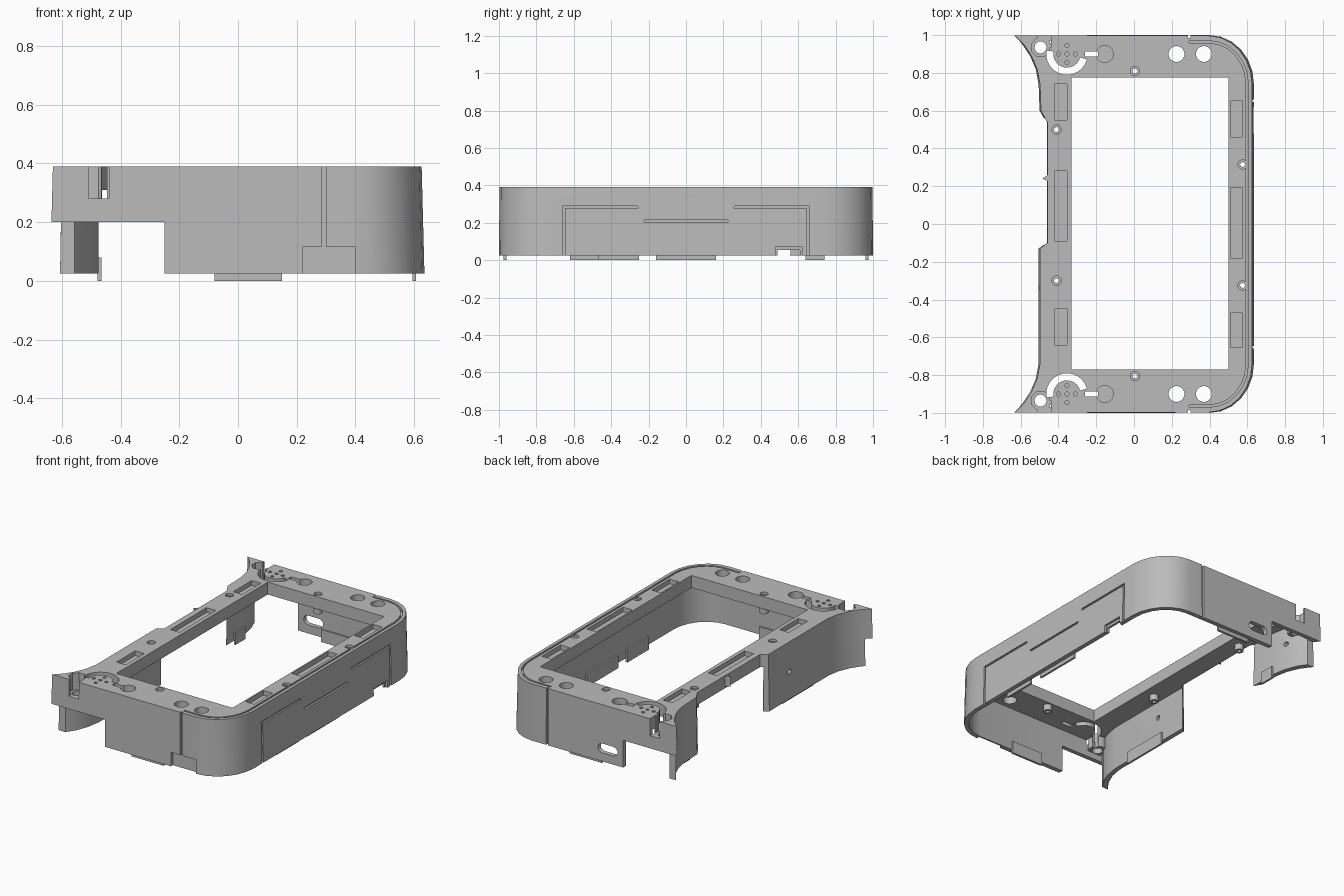
import bpy, bmesh, math

if "Cube" in bpy.data.objects:
    bpy.data.objects.remove(bpy.data.objects["Cube"], do_unlink=True)

grey = bpy.data.materials.new("mid grey plastic")
grey.use_nodes = True
colour = (0.5, 0.5, 0.5, 1)
grey.diffuse_color = colour
grey.node_tree.nodes["Principled BSDF"].inputs["Base Color"].default_value = colour

TOP, BASE, ROOF = 0.39, 0.025, 0.31


def prism(name, points, low, high, axis="z", top_scale=(1, 1)):
    """Extrude a 2D outline along z, x or y."""
    def place(u, v, w):
        return {"z": (u, v, w), "x": (w, u, v), "y": (u, w, v)}[axis]
    bm = bmesh.new()
    a = [bm.verts.new(place(u, v, low)) for u, v in points]
    b = [bm.verts.new(place(u * top_scale[0], v * top_scale[1], high)) for u, v in points]
    bm.faces.new(a[::-1])
    bm.faces.new(b)
    for i in range(len(a)):
        j = (i + 1) % len(a)
        bm.faces.new((a[i], a[j], b[j], b[i]))
    if bm.calc_volume(signed=True) < 0:
        bmesh.ops.reverse_faces(bm, faces=bm.faces)
    mesh = bpy.data.meshes.new(name)
    bm.to_mesh(mesh)
    bm.free()
    mesh.materials.append(grey)
    ob = bpy.data.objects.new(name, mesh)
    bpy.context.collection.objects.link(ob)
    return ob


def box(name, x0, x1, y0, y1, z0, z1):
    return prism(name, [(x0, y0), (x1, y0), (x1, y1), (x0, y1)], z0, z1)


def circle(x, y, r, n=16):
    return [(x + r * math.cos(math.tau * (i + 0.5) / n),
             y + r * math.sin(math.tau * (i + 0.5) / n)) for i in range(n)]


def arc_band(x, y, r0, r1, a0, a1, n=12):
    angles = [math.radians(a0 + (a1 - a0) * i / n) for i in range(n + 1)]
    ring = lambda r, s: [(x + r * math.cos(a), y + r * math.sin(a)) for a in s]
    return ring(r0, angles) + ring(r1, angles[::-1])


def right_path(off, n=6):
    """Rounded right-hand side of the outline, moved inward by off."""
    half = [(0.4 + (0.235 - off) * math.cos(math.pi / 2 * i / n),
             0.74 + (0.26 - off) * math.sin(math.pi / 2 * i / n)) for i in range(n + 1)]
    return [(x, -y) for x, y in half[::-1]] + half


def volume(mesh):
    bm = bmesh.new()
    bm.from_mesh(mesh)
    result = bm.calc_volume(signed=True)
    bm.free()
    return result


def combine(ob, tool, operation):
    """Apply a boolean, keeping the first solver result with a sensible volume."""
    tool.hide_render = True
    mod = ob.modifiers.new("combine", "BOOLEAN")
    mod.operation, mod.object = operation, tool
    old = volume(ob.data)
    for solver in ("MANIFOLD", "EXACT", "FLOAT"):
        mod.solver = solver
        bpy.context.view_layer.update()
        graph = bpy.context.evaluated_depsgraph_get()
        mesh = bpy.data.meshes.new_from_object(ob.evaluated_get(graph))
        ratio = volume(mesh) / old
        if (1 < ratio < 1.2) if operation == "UNION" else (0.08 < ratio < 1):
            ob.data = mesh
            break
    ob.modifiers.clear()
    bpy.data.objects.remove(tool, do_unlink=True)


# Outer body with flared left corners and a stepped left edge
flare = [(-0.64, 1), (-0.59, 0.95), (-0.55, 0.89), (-0.52, 0.82), (-0.505, 0.74)]
left_edge = [(-0.5, 0.6), (-0.465, 0.54), (-0.465, -0.1), (-0.505, -0.13)]
outline = right_path(0) + flare + left_edge + [(x, -y) for x, y in flare[::-1]]
frame = prism("frame_shell", outline, BASE, TOP, top_scale=(0.985, 0.997))


def cut(tool):
    combine(frame, tool, "DIFFERENCE")


def add(tool):
    combine(frame, tool, "UNION")


# Hollow underside and central opening
inner = [(-0.56, 0.97), (-0.52, 0.91), (-0.49, 0.83), (-0.475, 0.74)]
cut(prism("cavity", right_path(0.03) + inner + [(x, -y) for x, y in inner[::-1]], -0.1, ROOF))
cut(box("opening", -0.33, 0.5, -0.77, 0.775, -0.1, 0.6))
cut(box("left_gap", -0.62, -0.42, -0.11, 0.55, -0.1, ROOF - 0.002))

# Bosses beneath the top plate
screws = [(0.005, 0.81), (0.005, -0.805), (-0.41, 0.5), (-0.41, -0.3),
          (0.575, 0.315), (0.575, -0.325)]
for x, y in screws:
    add(prism("screw_boss", circle(x, y, 0.027), 0.27, 0.35))
for s in (-1, 1):
    add(prism("corner_boss", circle(-0.495, s * 0.935, 0.058), 0.24, 0.35))

# Screw holes with shallow countersinks
for x, y in screws:
    cut(prism("countersink", circle(x, y, 0.025), 0.375, 0.5))
    cut(prism("screw_hole", circle(x, y, 0.013, 12), 0.1, 0.5))

# Features repeated at the front and the back
for s in (-1, 1):
    y = s * 0.9
    cut(prism("corner_pocket", circle(-0.495, s * 0.935, 0.052, 8), 0.28, 0.5))
    cut(box("corner_notch", -0.51, -0.44, *sorted((s * 0.935, s * 1.1)), 0.281, 0.5))
    cut(prism("corner_hole", circle(-0.495, s * 0.935, 0.032), 0.1, 0.5))
    for x in (0.225, 0.37):
        cut(prism("round_hole", circle(x, y, 0.042), 0.2, 0.5))
    cut(prism("round_pocket", circle(-0.155, y, 0.045), 0.35, 0.5))
    a0, a1 = (170, 345) if s > 0 else (15, 190)
    cut(prism("dial_slot", arc_band(-0.355, y, 0.072, 0.11, a0, a1), 0.2, 0.5))
    cut(box("dial_link", -0.26, -0.19, y - 0.014, y + 0.014, 0.2, 0.5))
    for dx, dy in ((0, 0), (0.045, 0), (-0.045, 0), (0, 0.045), (0, -0.045)):
        cut(prism("dial_hole", circle(-0.355 + dx, y + dy, 0.011, 8), 0.34, 0.5))
    cut(box("lower_corner", -0.8, -0.25, *sorted((s * 0.966, s * 1.1)), -0.1, 0.2))
    cut(box("seam", 0.285, 0.3, *sorted((s * 0.985, s * 1.1)), 0.0 if s > 0 else 0.11, 0.5))

# Rectangular pockets along the rails
for x, spans in ((-0.42, ((0.55, 0.74), (-0.09, 0.28), (-0.64, -0.45))),
                 (0.51, ((0.46, 0.65), (-0.18, 0.19), (-0.655, -0.47)))):
    for y0, y1 in spans:
        cut(box("rail_pocket", x, x + 0.065, y0, y1, 0.36, 0.5))

# Thin groove following the rounded edge on top
band = [[(0.29, -1 + o)] + right_path(o) + [(0.29, 1 - o)] for o in (0.03, 0.042)]
cut(prism("edge_groove", band[0] + band[1][::-1], 0.372, 0.5))


# Panel line on the right wall
def panel(o):
    half = [(0.66 - o, -0.05), (0.66 - o, 0.29 - o), (0.26 - o, 0.29 - o), (0.235 - o, 0.215 - o)]
    return half + [(-y, z) for y, z in half[::-1]]


cut(prism("panel_line", panel(0) + panel(0.013)[::-1], 0.618, 0.7, "x"))
cut(box("port_notch", 0.57, 0.7, 0.49, 0.61, -0.1, 0.055))
cut(box("port_recess", 0.62, 0.7, 0.48, 0.62, -0.1, 0.072))

# Front recess, back slot and side screw holes
cut(box("front_recess", 0.22, 0.4, -1.1, -0.98, -0.1, 0.115))
slot = [(-0.18 + 0.03 * math.cos(a), 0.11 + 0.03 * math.sin(a))
        for a in [math.pi * (0.5 + i / 8) for i in range(9)]]
slot += [(-0.28 - x, 0.22 - z) for x, z in slot]
cut(prism("back_slot", slot, 0.9, 1.1, "y"))
for y in (-0.34, 0.84):
    cut(prism("side_hole", circle(y, 0.2, 0.016, 12), -0.7, -0.42, "x"))

# Clip tabs reaching below the walls
tabs = [("front_tab", -0.08, 0.15, -0.975, -0.96), ("back_tab", -0.08, 0.15, 0.96, 0.975),
        ("right_tab", 0.594, 0.607, -0.47, -0.25), ("right_tab", 0.594, 0.607, -0.16, 0.16),
        ("left_tab", -0.478, -0.465, -0.62, -0.3), ("left_tab", -0.478, -0.465, 0.64, 0.74)]
for name, x0, x1, y0, y1 in tabs:
    box(name, x0, x1, y0, y1, 0, 0.08)

# Small nub on the left rail
prism("rail_nub", [(-0.45, 0.265), (-0.485, 0.24), (-0.45, 0.225)], 0.32, 0.385)

bpy.ops.object.select_all(action="DESELECT")
frame.select_set(True)
bpy.context.view_layer.objects.active = frame
bpy.ops.object.shade_smooth_by_angle(angle=math.radians(25))
